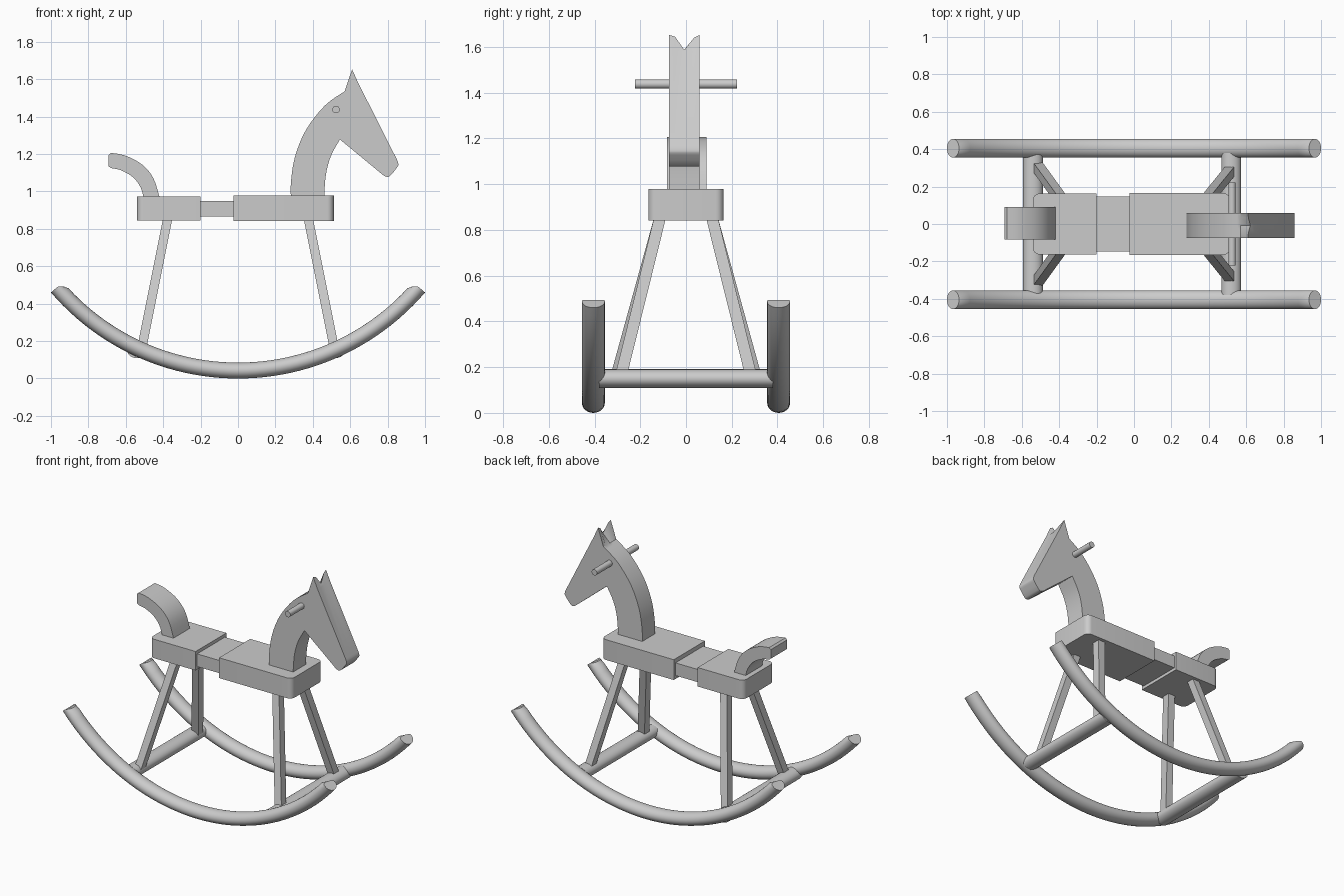
import bpy, bmesh, math
from math import sin, cos, pi

if "Cube" in bpy.data.objects:
    bpy.data.objects.remove(bpy.data.objects["Cube"])


def loft(name, rings, smooth=35):
    """Skin equal-length rings of points and cap both ends."""
    bm = bmesh.new()
    vs = [[bm.verts.new(p) for p in r] for r in rings]
    n = len(vs[0])
    for a, b in zip(vs, vs[1:]):
        for i in range(n):
            j = (i + 1) % n
            bm.faces.new((a[i], a[j], b[j], b[i]))
    bm.faces.new(vs[0][::-1])
    bm.faces.new(vs[-1])
    bmesh.ops.recalc_face_normals(bm, faces=bm.faces)
    me = bpy.data.meshes.new(name)
    bm.to_mesh(me)
    bm.free()
    ob = bpy.data.objects.new(name, me)
    bpy.context.collection.objects.link(ob)
    if smooth:
        bpy.ops.object.select_all(action='DESELECT')
        ob.select_set(True)
        bpy.context.view_layer.objects.active = ob
        bpy.ops.object.shade_smooth_by_angle(angle=math.radians(smooth))
    return ob


def slab(name, profile, ys):
    """Extrude an xz profile across y."""
    return loft(name, [[(x, y, z) for x, z in profile] for y in ys])


def rod(name, x, z, rx, rz, half, n=20):
    """Oval rod running along y."""
    ring = [(x + rx * cos(2 * pi * i / n), z + rz * sin(2 * pi * i / n)) for i in range(n)]
    return slab(name, ring, (-half, half))


def spline(pts, steps=4):
    """Smooth a short list of points (Catmull-Rom)."""
    p = [pts[0]] + pts + [pts[-1]]
    out = []
    for k in range(1, len(p) - 2):
        for s in range(steps):
            t = s / steps
            out.append(tuple(0.5 * (2 * b + (c - a) * t + (2 * a - 5 * b + 4 * c - d) * t * t
                                    + (3 * b - a - 3 * c + d) * t ** 3)
                             for a, b, c, d in zip(p[k - 1], p[k], p[k + 1], p[k + 2])))
    return out + [pts[-1]]


def block(name, x0, x1, hy, z0, z1, r0=0.0, r1=0.0):
    """Box with rounded vertical corners at the low-x (r0) and high-x (r1) end."""
    ring = []
    for sx, sy, start in ((1, 1, 0), (-1, 1, 90), (-1, -1, 180), (1, -1, 270)):
        r = r1 if sx > 0 else r0
        x = x1 - r if sx > 0 else x0 + r
        for k in range(7 if r else 1):
            a = math.radians(start + 15 * k)
            ring.append((x + r * cos(a), sy * (hy - r) + r * sin(a)))
    return loft(name, [[(x, y, z) for x, y in ring] for z in (z0, z1)])


# rockers: curved round bars with the upper ends trimmed flat
R, TOP = 1.317, 0.493
for side, label in ((-1, "front"), (1, "back")):
    rings = []
    for k in range(49):
        a = math.radians(-49.4 + 98.8 * k / 48)
        ring = []
        for i in range(24):
            t = 2 * pi * i / 24
            r = R - 0.0425 + 0.0425 * cos(t)
            ring.append((r * sin(a), side * 0.405 + 0.05 * sin(t), min(R - r * cos(a), TOP)))
        rings.append(ring)
    loft("rocker_" + label, rings)

# cross bars between the rockers
rod("rear_crossbar", -0.54, 0.15, 0.053, 0.041, 0.38)
rod("front_crossbar", 0.52, 0.15, 0.053, 0.041, 0.38)

# splayed square legs
for sx, label, foot in ((-1, "rear_leg", 0.305), (1, "front_leg", 0.285)):
    for sy in (-1, 1):
        rings = []
        for x, y, z in ((0.515, foot, 0.16), (0.375, 0.112, 0.86)):
            rings.append([(sx * x + u * 0.025, sy * y + v * 0.026, z)
                          for u, v in ((-1, -1), (1, -1), (1, 1), (-1, 1))])
        loft(label, rings, 0)

# seat: two blocks joined by a slimmer waist
block("seat_rear", -0.54, -0.20, 0.163, 0.845, 0.972, r0=0.035)
block("seat_waist", -0.21, -0.01, 0.147, 0.865, 0.95)
block("seat_front", -0.025, 0.512, 0.165, 0.842, 0.978, r1=0.035)

# neck and head, with a notch between the ears
throat = spline([(0.46, 0.96), (0.47, 1.09), (0.497, 1.19), (0.545, 1.278)])
muzzle = spline([(0.775, 1.088), (0.795, 1.078), (0.815, 1.085), (0.85, 1.128),
                 (0.858, 1.145), (0.85, 1.17)], 2)
mane = spline([(0.57, 1.535), (0.465, 1.46), (0.364, 1.33), (0.305, 1.187),
               (0.283, 1.05), (0.283, 0.96)])


def head_ring(y, tip):
    pts = throat + muzzle + [(0.642, 1.582), tip] + mane
    return [(x, y, z) for x, z in pts]


ear, notch = (0.61, 1.653), (0.622, 1.588)
loft("head_and_neck", [head_ring(-0.075, ear), head_ring(-0.048, (0.611, 1.645)),
                       head_ring(-0.008, notch), head_ring(0.035, (0.611, 1.64)),
                       head_ring(0.06, ear)])

# handle through the head
rod("handle", 0.524, 1.438, 0.02, 0.02, 0.222)

# curved tail
outer = spline([(-0.68, 1.206), (-0.604, 1.192), (-0.513, 1.144), (-0.452, 1.07), (-0.417, 0.96)])
inner = spline([(-0.503, 0.96), (-0.52, 1.02), (-0.56, 1.075), (-0.625, 1.113), (-0.68, 1.125)])
slab("tail", outer + inner + [(-0.692, 1.135), (-0.692, 1.195)], (-0.083, 0.09))
